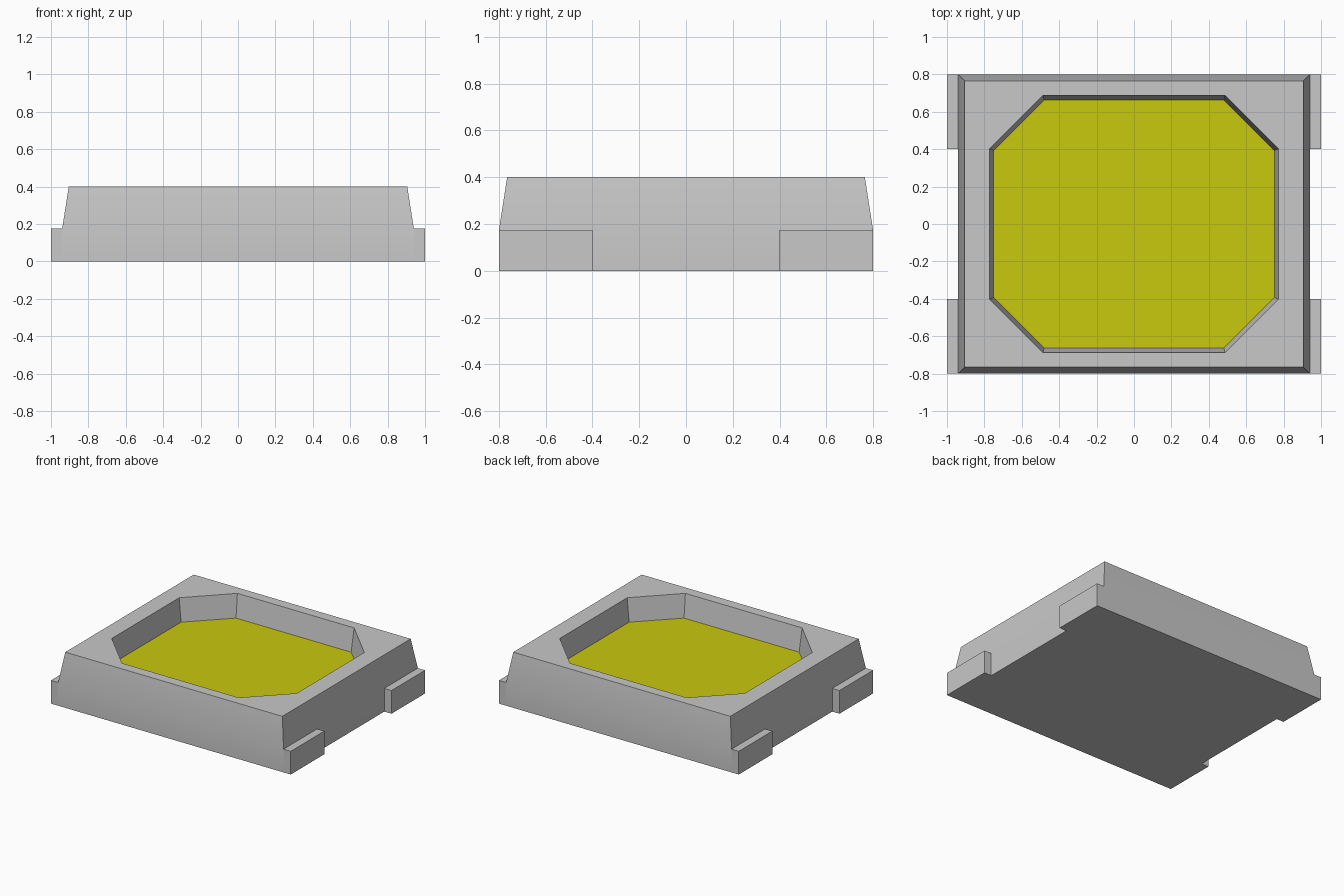
import bpy, bmesh, math

cube = bpy.data.objects.get("Cube")
if cube:
    bpy.data.objects.remove(cube, do_unlink=True)


def make_material(name, rgb):
    mat = bpy.data.materials.new(name)
    mat.use_nodes = True
    colour = (*rgb, 1.0)
    mat.diffuse_color = colour
    mat.node_tree.nodes["Principled BSDF"].inputs["Base Color"].default_value = colour
    return mat


grey = make_material("housing grey", (0.58, 0.58, 0.58))
yellow = make_material("window yellow", (0.58, 0.58, 0.004))

HX, HY = 0.94, 0.8        # half size of the body
TAB_TOP, TOP, FLOOR = 0.175, 0.4, 0.225


def finish(bm, name, materials):
    bmesh.ops.recalc_face_normals(bm, faces=bm.faces[:])
    mesh = bpy.data.meshes.new(name)
    bm.to_mesh(mesh)
    bm.free()
    for mat in materials:
        mesh.materials.append(mat)
    obj = bpy.data.objects.new(name, mesh)
    bpy.context.collection.objects.link(obj)
    return obj


def rectangle(bm, hx, hy, z):
    return [bm.verts.new((sx * hx, sy * hy, z))
            for sx, sy in ((1, 1), (-1, 1), (-1, -1), (1, -1))]


def octagon(bm, hx, hy, cx, cy, z):
    """Two points per corner, in the same turning order as rectangle()."""
    points = ((hx, cy), (cx, hy), (-cx, hy), (-hx, cy),
              (-hx, -cy), (-cx, -hy), (cx, -hy), (hx, -cy))
    return [bm.verts.new((x, y, z)) for x, y in points]


def join_rings(bm, a, b):
    n = len(a)
    for i in range(n):
        j = (i + 1) % n
        bm.faces.new((a[i], a[j], b[j], b[i]))


# Body: straight lower walls, tapered upper walls
bm = bmesh.new()
base = rectangle(bm, HX, HY, 0)
shoulder = rectangle(bm, HX, HY, TAB_TOP)
rim = rectangle(bm, 0.905, 0.765, TOP)
bm.faces.new(base)
join_rings(bm, base, shoulder)
join_rings(bm, shoulder, rim)

# Octagonal recess with a coloured floor
mouth = octagon(bm, 0.772, 0.688, 0.487, 0.402, TOP)
well = octagon(bm, 0.75, 0.662, 0.48, 0.393, FLOOR)
for i in range(4):
    j = (i + 1) % 4
    bm.faces.new((rim[i], mouth[2 * i + 1], mouth[2 * i]))
    bm.faces.new((rim[i], rim[j], mouth[2 * j], mouth[2 * i + 1]))
join_rings(bm, mouth, well)
bm.faces.new(well).material_index = 1
body = finish(bm, "body", [grey, yellow])

bpy.ops.object.select_all(action="DESELECT")
body.select_set(True)
bpy.context.view_layer.objects.active = body
bpy.ops.object.shade_smooth_by_angle(angle=math.radians(30))

# Four contact tabs, flush with the front and back
for x_name, sx in (("left", 1), ("right", -1)):
    for y_name, sy in (("front", -1), ("back", 1)):
        bm = bmesh.new()
        bmesh.ops.create_cube(bm, size=1)
        for v in bm.verts:
            v.co.x = sx * (1.0 if v.co.x > 0 else HX)
            v.co.y = sy * (HY if v.co.y > 0 else 0.4)
            v.co.z = TAB_TOP if v.co.z > 0 else 0
        finish(bm, f"{y_name}_{x_name}_tab", [grey])
